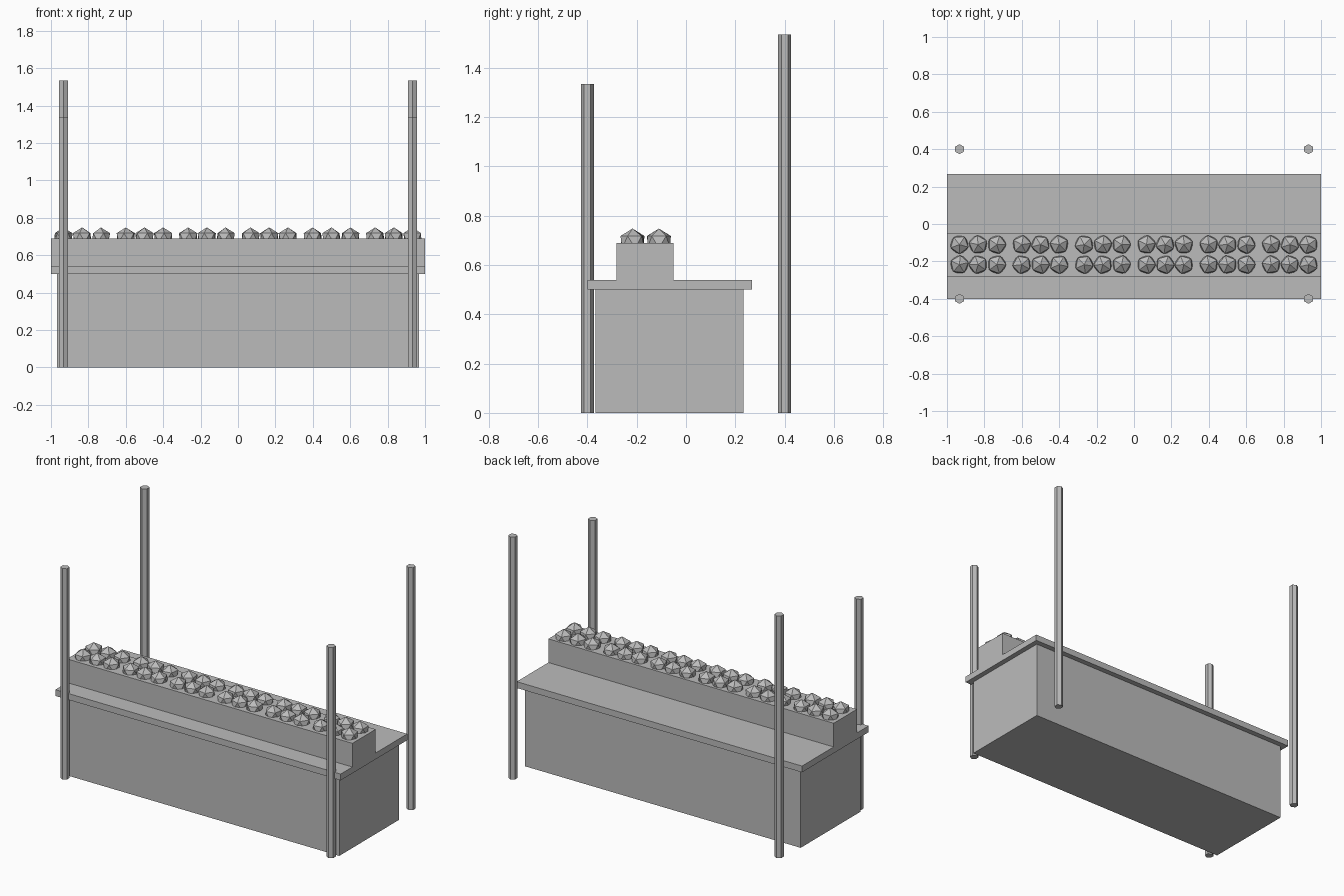
import bpy
import math
import random

random.seed(4)

default = bpy.data.objects.get("Cube")
if default:
    bpy.data.objects.remove(default, do_unlink=True)

# One plain grey for the whole stall
grey = bpy.data.materials.new("plain_grey")
grey.use_nodes = True
GREY = (0.5, 0.5, 0.5, 1.0)
grey.diffuse_color = GREY
grey.node_tree.nodes["Principled BSDF"].inputs["Base Color"].default_value = GREY


def finish(name):
    obj = bpy.context.object
    obj.name = name
    obj.data.materials.append(grey)
    return obj


def box(name, half_width, y_range, z_range):
    (y0, y1), (z0, z1) = y_range, z_range
    bpy.ops.mesh.primitive_cube_add(size=1, location=(0, (y0 + y1) / 2, (z0 + z1) / 2))
    obj = finish(name)
    obj.scale = (2 * half_width, y1 - y0, z1 - z0)
    return obj


def pole(name, x, y, height):
    bpy.ops.mesh.primitive_cylinder_add(
        vertices=6, radius=0.0267, depth=height, location=(x, y, height / 2))
    return finish(name)


# Counter, worktop and raised display shelf
box("counter_body", 0.967, (-0.367, 0.233), (0, 0.5))
box("counter_top", 1.0, (-0.4, 0.267), (0.5, 0.54))
box("display_shelf", 1.0, (-0.283, -0.05), (0.54, 0.69))

# Corner poles, taller at the back
for side, x in (("left", 0.933), ("right", -0.933)):
    pole(f"front_pole_{side}", x, -0.4, 1.335)
    pole(f"back_pole_{side}", x, 0.4, 1.535)

# Faceted fruit in six groups of two rows by three
for group in range(6):
    for row, y in enumerate((-0.217, -0.11)):
        for column in range(3):
            x = (group - 2.5) / 3 + (column - 1) * 0.1
            bpy.ops.mesh.primitive_ico_sphere_add(
                subdivisions=1, radius=0.055, location=(x, y, 0.693))
            fruit = finish(f"fruit_{group + 1}_{row + 1}_{column + 1}")
            fruit.rotation_euler.z = random.uniform(0, math.tau)
